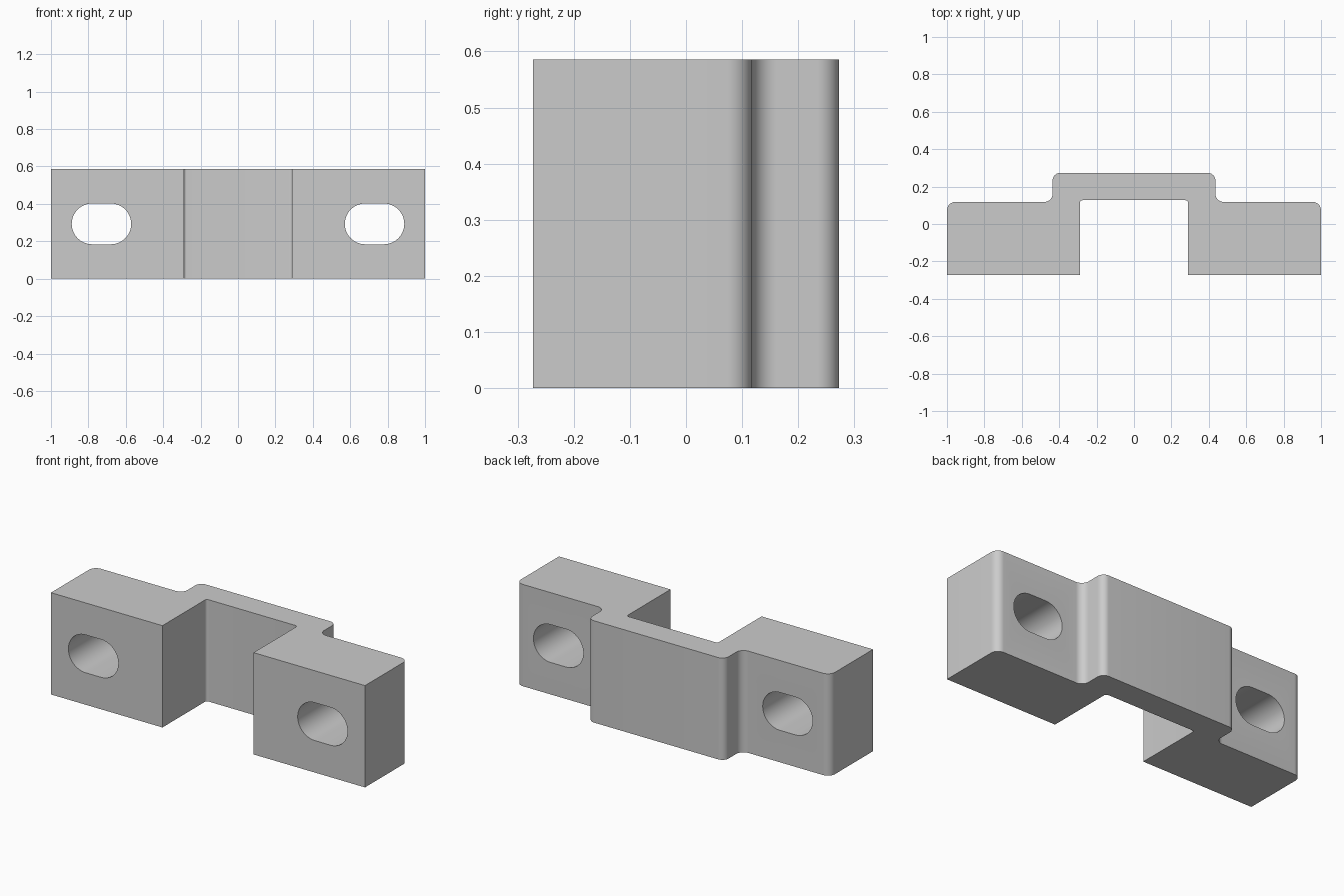
import bpy, bmesh
from math import sin, cos, pi
from mathutils import Vector

cube = bpy.data.objects.get("Cube")
if cube:
    bpy.data.objects.remove(cube, do_unlink=True)

HEIGHT = 0.586
FRONT, BACK = -0.273, 0.273

grey = bpy.data.materials.new("plain grey")
grey.use_nodes = True
colour = (0.6, 0.6, 0.6, 1)
grey.diffuse_color = colour
grey.node_tree.nodes["Principled BSDF"].inputs["Base Color"].default_value = colour


def fillet(prev, corner, nxt, radius, steps=10):
    """Round a right-angled corner of the outline."""
    c = Vector(corner)
    if radius == 0:
        return [c]
    a = (Vector(prev) - c).normalized() * radius
    b = (Vector(nxt) - c).normalized() * radius
    centre = c + a + b
    return [centre - b * cos(t) - a * sin(t)
            for t in (i / steps * pi / 2 for i in range(steps + 1))]


def prism(name, outline, depth):
    """Extrude a closed outline of 3D points along a vector."""
    bm = bmesh.new()
    face = bm.faces.new([bm.verts.new(p) for p in outline])
    moved = bmesh.ops.extrude_face_region(bm, geom=[face], use_keep_orig=True)["geom"]
    bmesh.ops.translate(bm, vec=depth,
                        verts=[v for v in moved if isinstance(v, bmesh.types.BMVert)])
    bmesh.ops.recalc_face_normals(bm, faces=bm.faces)
    mesh = bpy.data.meshes.new(name)
    bm.to_mesh(mesh)
    bm.free()
    mesh.materials.append(grey)
    obj = bpy.data.objects.new(name, mesh)
    bpy.context.collection.objects.link(obj)
    return obj


# Bracket outline: x, y and corner radius, mirrored across x
half = [(0.29, 0.127, 0.015), (0.29, FRONT, 0), (1, FRONT, 0),
        (1, 0.118, 0.045), (0.435, 0.118, 0.045), (0.435, BACK, 0.04)]
corners = half + [(-x, y, r) for x, y, r in reversed(half)]
outline = []
for i, (x, y, r) in enumerate(corners):
    nxt = corners[(i + 1) % len(corners)]
    outline += fillet(corners[i - 1][:2], (x, y), nxt[:2], r)
bracket = prism("bracket", [(p.x, p.y, 0) for p in outline], (0, 0, HEIGHT))


# Bolt slots through both feet
def slot_cutter(name, x, radius=0.109, reach=0.05, steps=24):
    points = []
    for side in (1, -1):
        for i in range(steps + 1):
            t = -pi / 2 + pi * i / steps
            points.append((x + side * (reach + radius * cos(t)), FRONT - 0.1,
                           HEIGHT / 2 + side * radius * sin(t)))
    return prism(name, points, (0, 0.7, 0))


bpy.context.view_layer.objects.active = bracket
for name, x in (("left_slot", 0.73), ("right_slot", -0.73)):
    cutter = slot_cutter(name, x)
    cut = bracket.modifiers.new(name, "BOOLEAN")
    cut.operation = "DIFFERENCE"
    cut.solver = "EXACT"
    cut.object = cutter
    bpy.ops.object.modifier_apply(modifier=cut.name)
    bpy.data.objects.remove(cutter, do_unlink=True)

# Smooth fillets and slots, crisp edges elsewhere
bpy.ops.object.select_all(action="DESELECT")
bracket.select_set(True)
bpy.ops.object.shade_smooth_by_angle(angle=pi / 6)
